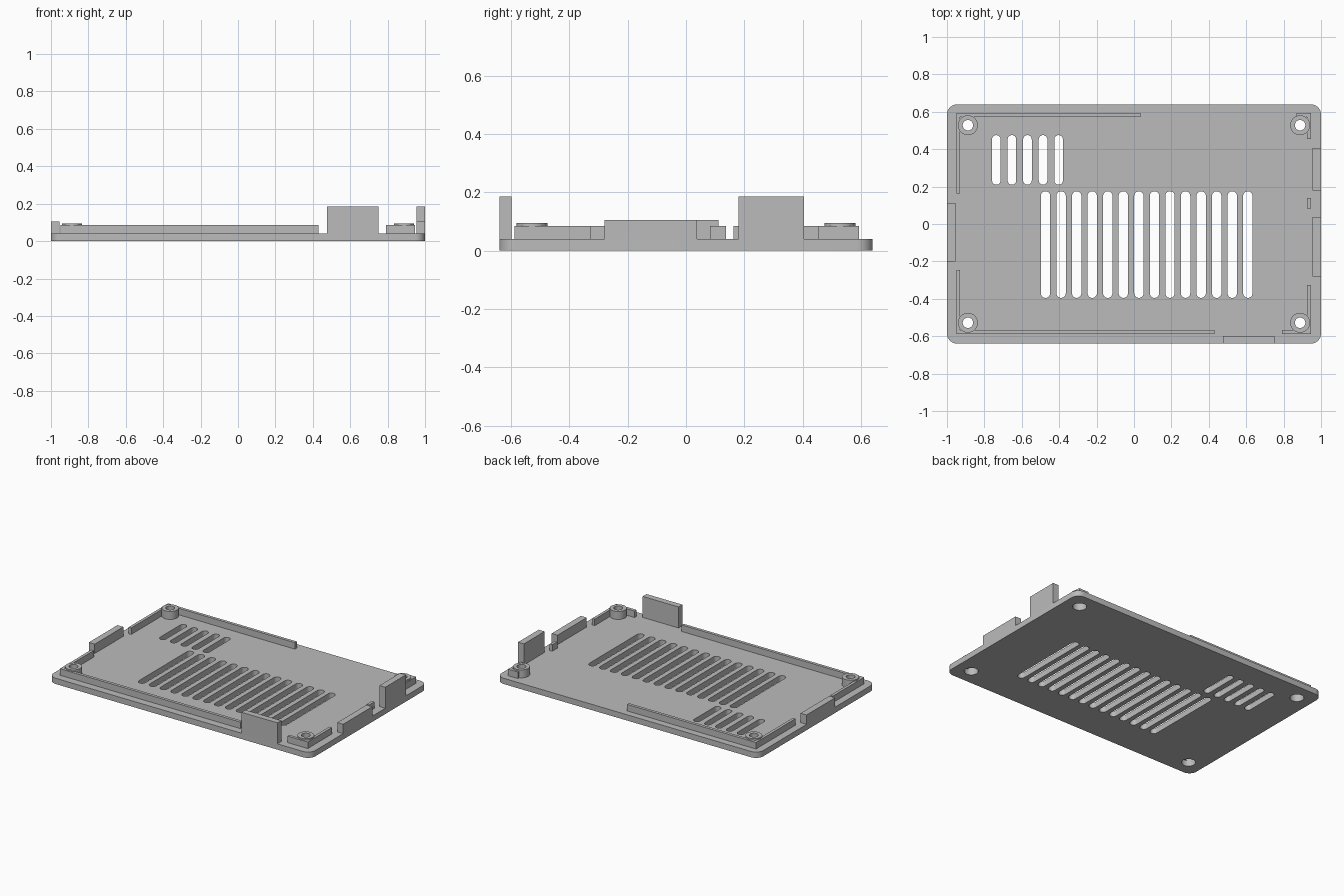
import bpy, bmesh, math

cube = bpy.data.objects.get("Cube")
if cube:
    bpy.data.objects.remove(cube, do_unlink=True)

grey = bpy.data.materials.new("matte_grey")
grey.use_nodes = True
grey.diffuse_color = (0.5, 0.5, 0.5, 1)
grey.node_tree.nodes["Principled BSDF"].inputs["Base Color"].default_value = (0.5, 0.5, 0.5, 1)

BASE, RIM, POST, LOW, HIGH = 0.04, 0.085, 0.095, 0.105, 0.185
POST_X, POST_Y = 0.888, 0.528


def rounded(x0, x1, y0, y1, r, steps=8):
    """Outline of a rectangle with round corners."""
    corners = ((x1 - r, y1 - r), (x0 + r, y1 - r), (x0 + r, y0 + r), (x1 - r, y0 + r))
    pts = []
    for q, (cx, cy) in enumerate(corners):
        for i in range(steps + 1):
            a = (q + i / steps) * math.pi / 2
            pts.append((cx + r * math.cos(a), cy + r * math.sin(a)))
    return pts


def circle(cx, cy, r, n=40):
    return [(cx + r * math.cos(math.tau * i / n), cy + r * math.sin(math.tau * i / n))
            for i in range(n)]


def box(x0, x1, y0, y1):
    return [(x0, y0), (x1, y0), (x1, y1), (x0, y1)]


def extrude(name, outlines, z0, z1):
    """One object holding a prism for every outline."""
    bm = bmesh.new()
    for pts in outlines:
        low = [bm.verts.new((x, y, z0)) for x, y in pts]
        high = [bm.verts.new((x, y, z1)) for x, y in pts]
        bm.faces.new(low[::-1])
        bm.faces.new(high)
        for i in range(len(pts)):
            j = (i + 1) % len(pts)
            bm.faces.new((low[i], low[j], high[j], high[i]))
    mesh = bpy.data.meshes.new(name)
    bm.to_mesh(mesh)
    bm.free()
    mesh.materials.append(grey)
    obj = bpy.data.objects.new(name, mesh)
    bpy.context.collection.objects.link(obj)
    return obj


def cut(obj, cutter):
    """Subtract the cutter, bake the result and drop the cutter."""
    cutter.hide_render = True
    mod = obj.modifiers.new("cut", 'BOOLEAN')
    mod.operation, mod.solver, mod.object = 'DIFFERENCE', 'EXACT', cutter
    graph = bpy.context.evaluated_depsgraph_get()
    mesh = bpy.data.meshes.new_from_object(obj.evaluated_get(graph))
    obj.modifiers.clear()
    obj.data = mesh
    bpy.data.objects.remove(cutter, do_unlink=True)


def smooth(obj):
    bpy.ops.object.select_all(action='DESELECT')
    obj.select_set(True)
    bpy.context.view_layer.objects.active = obj
    bpy.ops.object.shade_smooth_by_angle(angle=math.radians(30))


# Base plate with ventilation slots
plate = extrude("base_plate", [rounded(-1, 1, -0.64, 0.64, 0.055)], 0, BASE)
slots = []
for i in range(14):
    x = -0.473 + i * 0.0832
    slots.append(rounded(x - 0.025, x + 0.025, -0.395, 0.175, 0.0249))
for i in range(5):
    x = -0.736 + i * 0.0832
    slots.append(rounded(x - 0.023, x + 0.023, 0.21, 0.475, 0.0229))
cut(plate, extrude("slot_cutter", slots, -0.1, 0.2))

# Screw posts: through holes with wider recesses underneath
spots = [(sx * POST_X, sy * POST_Y) for sx in (-1, 1) for sy in (-1, 1)]
posts = extrude("screw_posts", [circle(x, y, 0.053) for x, y in spots], BASE, POST)
for part in (plate, posts):
    cut(part, extrude("hole_cutter", [circle(x, y, 0.028) for x, y in spots], -0.1, 0.2))
    cut(part, extrude("recess_cutter", [circle(x, y, 0.044) for x, y in spots], -0.1, 0.055))
    smooth(part)

# Thin locating rim, broken by openings
extrude("rim_left_back", [box(-0.95, -0.93, 0.163, 0.593)], BASE, RIM)
extrude("rim_left_front", [box(-0.95, -0.93, -0.588, -0.245)], BASE, RIM)
extrude("rim_back", [box(-0.93, 0.035, 0.572, 0.593)], BASE, RIM)
extrude("rim_front", [box(-0.93, 0.43, -0.588, -0.567)], BASE, RIM)
extrude("rim_front_corner", [box(0.79, 0.925, -0.588, -0.567)], BASE, RIM)
extrude("rim_right_front", [box(0.925, 0.945, -0.588, -0.325)], BASE, RIM)
extrude("rim_right_middle", [box(0.925, 0.945, 0.083, 0.138)], BASE, RIM)
extrude("rim_right_back", [box(0.925, 0.945, 0.455, 0.593)], BASE, RIM)
extrude("rim_back_corner", [box(0.87, 0.925, 0.572, 0.593)], BASE, RIM)

# Upright tabs that close the port openings, flush with the plate edge
extrude("tab_left", [box(-1, -0.955, -0.2, 0.112)], BASE, LOW)
extrude("tab_right_low", [box(0.955, 1, -0.28, 0.038)], BASE, LOW)
extrude("tab_right_high", [box(0.955, 1, 0.18, 0.405)], BASE, HIGH)
extrude("tab_front", [box(0.475, 0.75, -0.64, -0.598)], BASE, HIGH)
